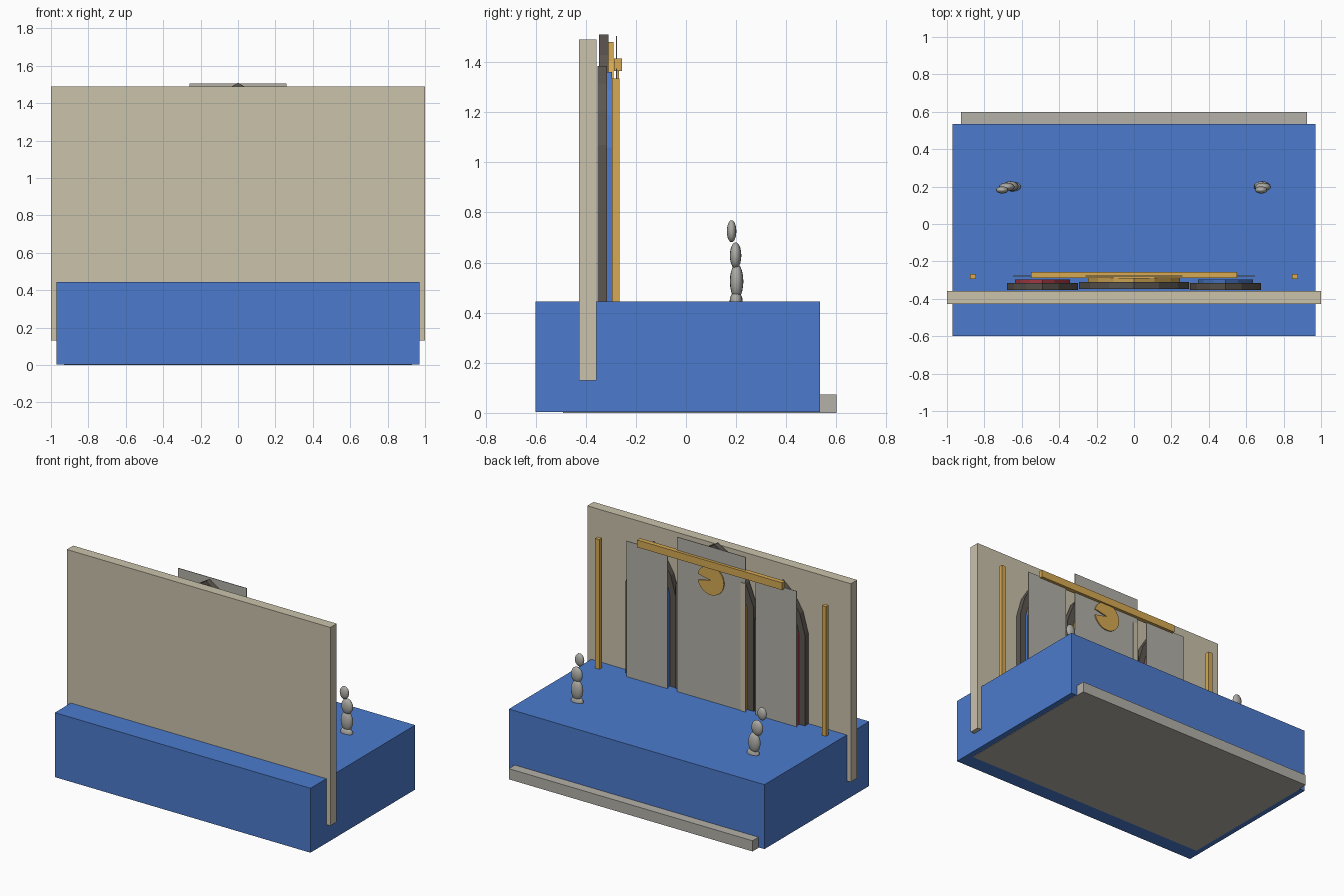
import bpy, bmesh, math

if "Cube" in bpy.data.objects:
    bpy.data.objects.remove(bpy.data.objects["Cube"])


def material(name, rgb):
    m = bpy.data.materials.new(name)
    lin = [c / 255 / 12.92 if c < 10 else ((c / 255 + 0.055) / 1.055) ** 2.4 for c in rgb]
    m.diffuse_color = (*lin, 1)
    m.use_nodes = True
    m.node_tree.nodes["Principled BSDF"].inputs["Base Color"].default_value = m.diffuse_color
    return m


BLUE = material("blue", (76, 123, 205))
SAND = material("sandstone", (203, 194, 171))
STONE = material("grey_stone", (180, 177, 169))
DARK = material("dark_brown", (92, 86, 80))
GOLD = material("gold", (214, 170, 84))
RED = material("red", (180, 62, 74))
STATUE = material("statue_grey", (172, 171, 165))


def finish(bm, name, mat):
    bmesh.ops.recalc_face_normals(bm, faces=bm.faces)
    me = bpy.data.meshes.new(name)
    bm.to_mesh(me)
    bm.free()
    me.materials.append(mat)
    ob = bpy.data.objects.new(name, me)
    bpy.context.collection.objects.link(ob)
    return ob


def box(name, x, y, z, mat):
    bm = bmesh.new()
    bmesh.ops.create_cube(bm, size=1)
    for v in bm.verts:
        v.co = [r[0] + (c + 0.5) * (r[1] - r[0]) for c, r in zip(v.co, (x, y, z))]
    return finish(bm, name, mat)


def slab(name, outline, y0, y1, mat):
    """Extrude an x-z outline along y."""
    bm = bmesh.new()
    f = bm.faces.new([bm.verts.new((x, y0, z)) for x, z in outline])
    r = bmesh.ops.extrude_face_region(bm, geom=[f])
    for v in r["geom"]:
        if isinstance(v, bmesh.types.BMVert):
            v.co.y = y1
    return finish(bm, name, mat)


def arch(name, cx, half, spring, top, y0, y1, mat):
    """Solid pointed arch standing on the platform."""
    rise = top - spring
    side = [(1, 0), (0.8, 0.43), (0.45, 0.77)]
    right = [(cx + half * u, spring + rise * w) for u, w in side]
    left = [(cx - half * u, spring + rise * w) for u, w in reversed(side)]
    pts = [(cx + half, 0.44)] + right + [(cx, top)] + left + [(cx - half, 0.44)]
    return slab(name, pts, y0, y1, mat)


# Platform, underside, step and tall wall
box("platform", (-0.97, 0.97), (-0.6, 0.535), (0.003, 0.445), BLUE)
box("underside_plate", (-0.93, 0.93), (-0.49, 0.533), (0, 0.005), STONE)
box("step", (-0.925, 0.925), (0.533, 0.6), (0, 0.073), STONE)
box("wall", (-1, 1), (-0.427, -0.358), (0.13, 1.49), SAND)

# Centre arch with gilded inner layer
arch("centre_arch", 0, 0.295, 1.16, 1.51, -0.348, -0.309, DARK)
arch("centre_arch_inner", 0, 0.245, 1.15, 1.48, -0.31, -0.29, GOLD)
box("centre_panel", (-0.26, 0.26), (-0.28, -0.276), (0.44, 1.505), STONE)
box("centre_panel_strip", (-0.26, -0.225), (-0.277, -0.272), (0.44, 1.325), SAND)

# Side arches, panels and slim columns
for s, label, mat in ((-1, "left", RED), (1, "right", BLUE)):
    arch(label + "_arch", s * 0.49, 0.19, 1.07, 1.385, -0.354, -0.316, DARK)
    arch(label + "_arch_inner", s * 0.49, 0.147, 1.06, 1.36, -0.317, -0.296, mat)
    c = s * 0.49
    box(label + "_panel", (c - 0.156, c + 0.156), (-0.28, -0.276), (0.44, 1.375), STONE)
    c = s * 0.86
    box(label + "_column", (c - 0.016, c + 0.016), (-0.295, -0.266), (0.44, 1.335), GOLD)

# Top rail and notched disc
box("rail", (-0.55, 0.55), (-0.288, -0.256), (1.365, 1.415), GOLD)
disc = [(0, 1.28)]
for i in range(25):
    a = math.radians(12 + 336 * i / 24)
    disc.append((0.1 * math.cos(a), 1.28 + 0.1 * math.sin(a)))
slab("notched_disc", disc, -0.274, -0.267, GOLD)


# Statues made from stacked ellipsoids
def statue(name, parts):
    bm = bmesh.new()
    for x, y, z, rx, ry, rz in parts:
        r = bmesh.ops.create_uvsphere(bm, u_segments=16, v_segments=10, radius=1)
        for v in r["verts"]:
            v.co = (x + v.co.x * rx, y + v.co.y * ry, z + v.co.z * rz)
    ob = finish(bm, name, STATUE)
    for p in ob.data.polygons:
        p.use_smooth = True


for name, xs in (("right_statue", (0.685, 0.685, 0.69, 0.68)),
                 ("left_statue", (-0.65, -0.66, -0.68, -0.705))):
    statue(name, [
        (xs[0], 0.2, 0.445, 0.045, 0.026, 0.04),
        (xs[1], 0.202, 0.525, 0.043, 0.027, 0.07),
        (xs[2], 0.198, 0.628, 0.042, 0.023, 0.053),
        (xs[3], 0.182, 0.725, 0.033, 0.019, 0.044)])
